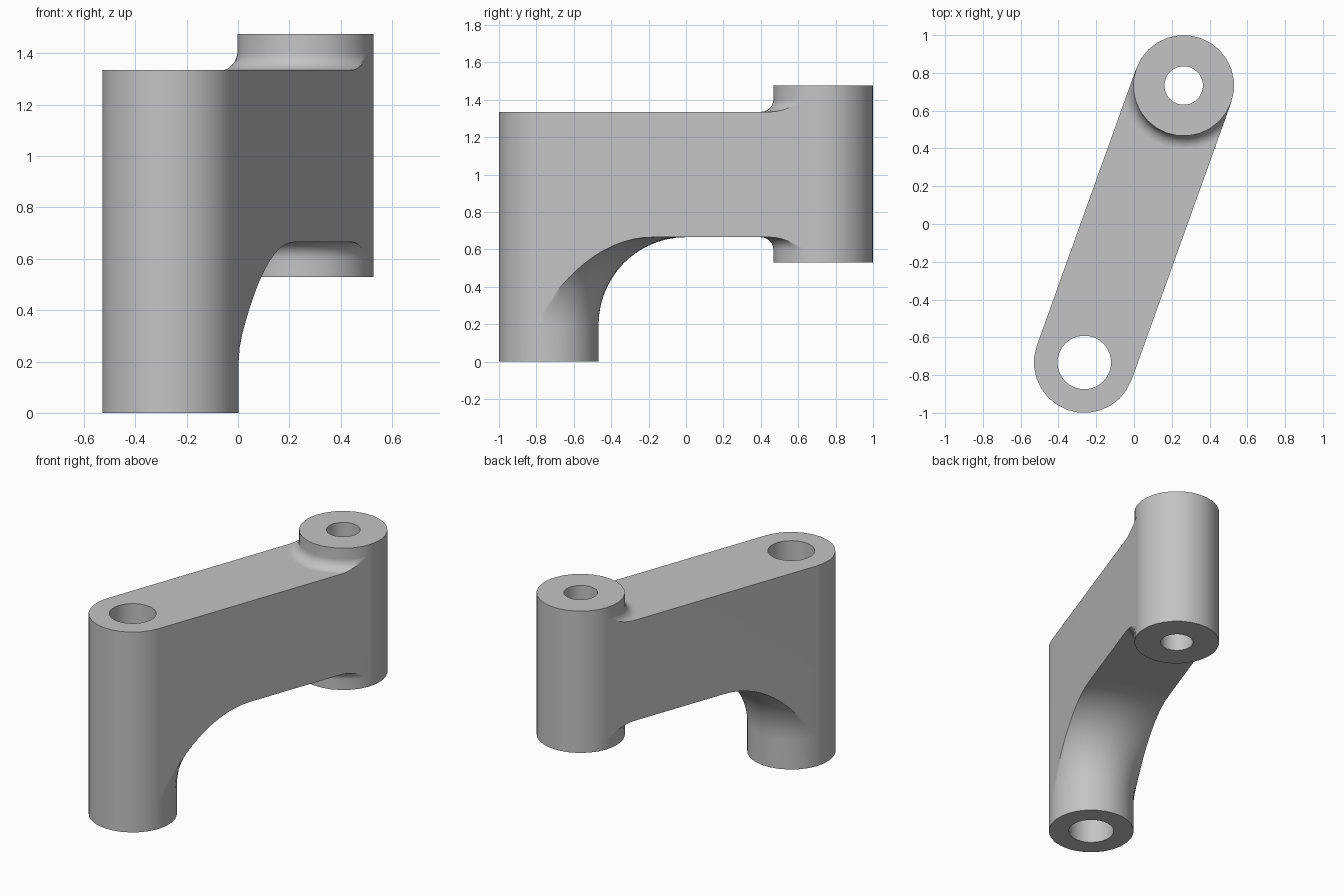
import bpy, bmesh
from math import sin, cos, pi, sqrt, hypot
from mathutils import Vector

if "Cube" in bpy.data.objects:
    bpy.data.objects.remove(bpy.data.objects["Cube"], do_unlink=True)

R = 0.267                       # outer radius of both bosses
FRONT = Vector((-0.263, -0.733, 0))
BACK = Vector((0.263, 0.733, 0))
ALONG = (BACK - FRONT).normalized()
ACROSS = Vector((ALONG.y, -ALONG.x, 0))
ARM_LOW, ARM_TOP = 0.665, 1.335
BOSS_LOW, BOSS_TOP = 0.53, 1.475
BIG, SMALL = 0.465, 0.067       # fillet radii
HALF = 14                       # segments per half circle

bm = bmesh.new()


def row(centre, facing, d, z):
    """Arc of radius d about a boss axis, kept within the width of the arm."""
    points = []
    for j in range(HALF + 1):
        v = min(R, d) * sin(pi * (j / HALF - 0.5))
        u = sqrt(max(0, d * d - v * v)) * facing
        points.append(bm.verts.new(centre + ALONG * u + ACROSS * v + Vector((0, 0, z))))
    return points


def bridge(rows):
    for a, b in zip(rows, rows[1:]):
        for j in range(HALF):
            bm.faces.new((a[j], a[j + 1], b[j + 1], b[j]))


def fillet(centre, facing, radius, z, rise, steps):
    """Rows from the boss wall out to the flat of the arm."""
    angles = [pi / 2 * k / steps for k in range(steps + 1)]
    return [row(centre, facing, R + radius * (1 - cos(t)), z + rise * radius * sin(t))
            for t in angles]


# Underside: front boss wall, large fillet, flat, small fillet, rear boss wall
under = [row(FRONT, 1, R, 0)]
under += fillet(FRONT, 1, BIG, ARM_LOW - BIG, 1, 14)
under += fillet(BACK, -1, SMALL, ARM_LOW - SMALL, 1, 6)[::-1]
under.append(row(BACK, -1, R, BOSS_LOW))
bridge(under)

# Top: flat, small fillet, rear boss wall
top = [row(FRONT, 1, R, ARM_TOP)]
top += fillet(BACK, -1, SMALL, ARM_TOP + SMALL, -1, 6)[::-1]
top.append(row(BACK, -1, R, BOSS_TOP))
bridge(top)

# Flat sides of the arm
for end in (0, HALF):
    bm.faces.new([r[end] for r in under[1:-1]] + [r[end] for r in top[-2::-1]])

# Outer half walls, annular ends and bores of each boss
bosses = (
    (FRONT, -1, 0.142, (0, ARM_LOW - BIG, ARM_TOP)),
    (BACK, 1, 0.102, (BOSS_LOW, ARM_LOW - SMALL, ARM_TOP + SMALL, BOSS_TOP)),
)
for centre, outward, bore, levels in bosses:
    bridge([row(centre, outward, R, z) for z in levels])
    low, high = levels[0], levels[-1]
    for facing in (-1, 1):
        bridge([row(centre, facing, d, z)
                for d, z in ((R, low), (bore, low), (bore, high), (R, high))])

bmesh.ops.remove_doubles(bm, verts=bm.verts, dist=0.00002)
bmesh.ops.recalc_face_normals(bm, faces=bm.faces)

mesh = bpy.data.meshes.new("lever_arm")
bm.to_mesh(mesh)
bm.free()
arm = bpy.data.objects.new("lever_arm", mesh)
bpy.context.collection.objects.link(arm)

# Plain grey metal
grey = bpy.data.materials.new("plain_grey")
grey.use_nodes = True
colour = (0.55, 0.55, 0.55, 1)
grey.diffuse_color = colour
grey.node_tree.nodes["Principled BSDF"].inputs["Base Color"].default_value = colour
mesh.materials.append(grey)

# Smooth curves, crisp rims, flat large faces
bpy.ops.object.select_all(action="DESELECT")
arm.select_set(True)
bpy.context.view_layer.objects.active = arm
bpy.ops.object.shade_smooth_by_angle(angle=pi / 6)
weighted = arm.modifiers.new("flat_faces", "WEIGHTED_NORMAL")
weighted.keep_sharp = True
